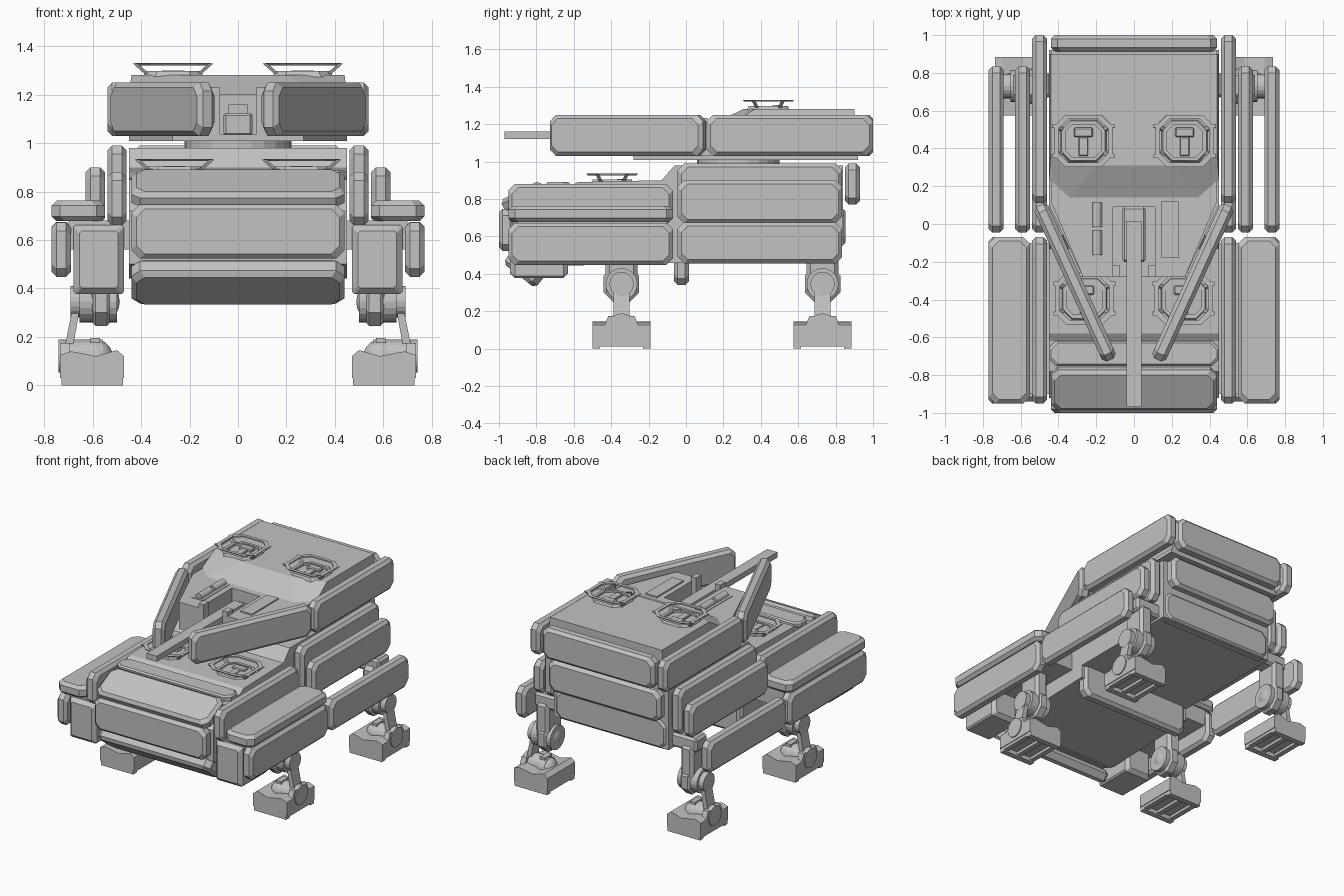
import bpy, bmesh, math
from mathutils import Matrix, Vector, Euler

if "Cube" in bpy.data.objects:
    bpy.data.objects.remove(bpy.data.objects["Cube"])

grey = bpy.data.materials.new("armour_grey")
grey.diffuse_color = (0.54, 0.54, 0.54, 1)
grey.use_nodes = True
grey.node_tree.nodes["Principled BSDF"].inputs["Base Color"].default_value = grey.diffuse_color


def finish(bm, name):
    bmesh.ops.recalc_face_normals(bm, faces=bm.faces)
    me = bpy.data.meshes.new(name)
    bm.to_mesh(me)
    bm.free()
    me.materials.append(grey)
    ob = bpy.data.objects.new(name, me)
    bpy.context.collection.objects.link(ob)
    return ob


def loft(name, loops, cap=True, closed=False):
    """Skin a list of equal-length point loops."""
    bm = bmesh.new()
    rings = [[bm.verts.new(p) for p in lp] for lp in loops]
    pairs = list(zip(rings, rings[1:])) + ([(rings[-1], rings[0])] if closed else [])
    n = len(rings[0])
    for a, b in pairs:
        for i in range(n):
            j = (i + 1) % n
            bm.faces.new((a[i], a[j], b[j], b[i]))
    if cap and not closed:
        bm.faces.new(rings[0])
        bm.faces.new(rings[-1])
    return finish(bm, name)


def octagon(hu, hv, c):
    return [(hu - c, -hv), (hu, -hv + c), (hu, hv - c), (hu - c, hv),
            (-hu + c, hv), (-hu, hv - c), (-hu, -hv + c), (-hu + c, -hv)]


def slab(name, size, loc, axis, rot=(0, 0, 0), c=0.035, b=0.02):
    """Armour plate: cut-corner outline, bevelled on both faces, axis = thickness axis."""
    k = "xyz".index(axis)
    u, v = [s / 2 for i, s in enumerate(size) if i != k]
    t = size[k] / 2
    m = Matrix.Translation(loc) @ Euler(rot).to_matrix().to_4x4()
    loops = []
    for w, d in ((-t, b), (-t + b, 0), (t - b, 0), (t, b)):
        lp = []
        for p in octagon(u - d, v - d, c):
            q = list(p)
            q.insert(k, w)
            lp.append(m @ Vector(q))
        loops.append(lp)
    return loft(name, loops)


def box(name, x, y, z, bevel=0.0):
    bm = bmesh.new()
    bmesh.ops.create_cube(bm, size=1)
    for v in bm.verts:
        v.co = [(r[0] + r[1]) / 2 + c * (r[1] - r[0]) for r, c in zip((x, y, z), v.co)]
    if bevel:
        bmesh.ops.bevel(bm, geom=bm.edges[:], offset=bevel, segments=1, affect='EDGES')
    return finish(bm, name)


def prism(name, pts, a, b, axis):
    """Extrude a 2D outline from a to b along axis."""
    k = "xyz".index(axis)
    return loft(name, [[list(p[:k]) + [w] + list(p[k:]) for p in pts] for w in (a, b)])


def circle(cx, cy, r, n=20):
    return [(cx + r * math.cos(2 * math.pi * i / n), cy + r * math.sin(2 * math.pi * i / n))
            for i in range(n)]


def ball(name, loc, r):
    bm = bmesh.new()
    bmesh.ops.create_uvsphere(bm, u_segments=18, v_segments=10, radius=r,
                              matrix=Matrix.Translation(loc))
    for p in finish(bm, name).data.polygons:
        p.use_smooth = True


# Hull core
prism("hull", [(-.92, .72), (-.78, .85), (-.62, .865), (-.58, .89), (-.13, .9), (-.06, .98), (.84, .98),
               (.84, .55), (0, .55), (0, .46), (-.75, .44), (-.92, .5)], -.45, .45, 'x')
slab("front_glacis_plate", (.88, .24, .08), (0, -.87, .81), 'z', (math.radians(27), 0, 0))
slab("front_middle_plate", (.88, .08, .225), (0, -.96, .635), 'y')
slab("front_lower_plate", (.88, .22, .09), (0, -.865, .425), 'z', (math.radians(-38), 0, 0))
slab("front_deck_band", (.9, .13, .05), (0, -.685, .865), 'z', b=.01)
slab("belly_cross_plate", (.86, .08, .34), (0, -.025, .51), 'y')
slab("rear_upper_plate", (.88, .08, .22), (0, .89, .88), 'y')
slab("rear_lower_plate", (.88, .08, .21), (0, .812, .65), 'y')

# Side armour
for s, side in ((1, "right"), (-1, "left")):
    X = lambda a, b: sorted((s * a, s * b))
    slab(f"{side}_front_inner_plate", (.08, .88, .22), (s * .5, -.51, .77), 'x')
    slab(f"{side}_front_skirt_top", (.22, .88, .085), (s * .66, -.51, .72), 'z')
    slab(f"{side}_front_skirt_side", (.08, .88, .225), (s * .73, -.51, .56), 'x')
    slab(f"{side}_front_fender", (.21, .31, .285), (s * .575, -.785, .52), 'y', c=.01, b=.025)
    box(f"{side}_front_sponson", X(.44, .70), (-.9, -.1), (.56, .68))
    slab(f"{side}_rear_inner_plate", (.08, .88, .32), (s * .5, .395, .83), 'x')
    slab(f"{side}_rear_outer_plate", (.08, .88, .23), (s * .59, .395, .785), 'x')
    slab(f"{side}_rear_skirt", (.08, .88, .22), (s * .73, .395, .565), 'x')
    box(f"{side}_rear_shoulder_beam", X(.44, .64), (.67, .80), (.56, .66), .015)

# Legs
for s, side in ((1, "right"), (-1, "left")):
    X = lambda a, b: sorted((s * a, s * b))
    for y, end in ((-.345, "front"), (.73, "rear")):
        n = f"{side}_{end}_"
        slab(n + "thigh", (.1, .17, .36), (s * .57, y, .45), 'x', c=.05)
        ball(n + "knee_ball", (s * .575, y, .345), .088)
        prism(n + "knee_drum", circle(y, .345, .085), *X(.5, .655), 'x')
        slab(n + "knee_cover", (.07, .19, .2), (s * .565, y, .345), 'x', c=.055, b=.012)
        # slanted shin on the outside of the foot
        lp = []
        for x0, x1, z in ((.655, .685, .39), (.655, .685, .31), (.69, .725, .11)):
            w = .042
            lp.append([(s * x0, y - w, z), (s * x1, y - w, z), (s * x1, y + w, z), (s * x0, y + w, z)])
        loft(n + "shin", lp)
        prism(n + "shin_boss", circle(y, .345, .065), *X(.65, .692), 'x')
        prism(n + "ankle_drum", circle(y, .12, .068), *X(.56, .742), 'x')
        ball(n + "ankle_ball", (s * .59, y, .115), .075)
        box(n + "ankle_fin", X(.57, .61), (y - .04, y + .04), (.1, .195))
        foot = [(s * a, b) for a, b in ((.47, .03), (.47, .12), (.5, .145), (.585, .12),
                                        (.69, .14), (.735, .125), (.735, .03))]
        prism(n + "foot", foot, y - .155, y + .155, 'y')
        prism(n + "foot_outer_guard", [(y - .1, .1), (y + .1, .1), (y + .07, .175), (y - .07, .175)],
              *X(.695, .735), 'x')
        # sole rim and bar
        for d in (-.135, .135):
            box(n + "sole_end", X(.475, .73), (y + d - .02, y + d + .02), (0, .035))
        for a in (.475, .585, .695):
            box(n + "sole_bar", X(a, a + .035), (y - .13, y + .13), (.01, .035))

# Turret body
prism("turret_ring", circle(0, .28, .22, 24), .97, 1.01, 'z')
notched = [(.44, .92), (.44, .12), (.27, -.28), (.11, -.28), (.11, .09),
           (-.11, .09), (-.11, -.28), (-.27, -.28), (-.44, .12), (-.44, .92)]
prism("turret_body", notched, 1.03, 1.2, 'z')
base = [(.45, .92), (.45, .1), (.27, -.28), (-.27, -.28), (-.45, .1), (-.45, .92)]
prism("turret_floor", base, 1.008, 1.035, 'z')
low = [(.45, .9), (.45, .24), (.34, .14), (-.34, .14), (-.45, .24), (-.45, .9)]
top = [(.44, .9), (.44, .37), (.2, .31), (-.2, .31), (-.44, .37), (-.44, .9)]
loft("turret_roof", [[(x, y, 1.2) for x, y in low], [(x, y, 1.282) for x, y in top]])
slab("turret_rear_plate", (.88, .085, .22), (0, .957, 1.14), 'y')
for s, side in ((1, "right"), (-1, "left")):
    slab(f"turret_{side}_side_plate", (.08, .89, .22), (s * .5, .555, 1.14), 'x')
    slab(f"turret_{side}_cheek_plate", (.08, .90, .22), (s * .312, -.31, 1.14), 'x',
         (0, 0, -s * math.radians(24.5)))
    box(f"mantlet_{side}_cheek", sorted((s * .075, s * .115)), (-.28, -.22), (1.03, 1.23))

# Gun
box("gun_barrel", (-.04, .04), (-.97, .015), (1.12, 1.16))
box("gun_cradle", (-.06, .06), (-.2, .09), (1.03, 1.125), .01)

# Turret roof details
box("roof_panel", (.145, .235), (-.18, .12), (1.19, 1.21))
box("launcher_tray", (-.24, -.15), (-.18, .12), (1.19, 1.204))
for y in (-.1, .05):
    prism("launcher_tube", circle(-.195, 1.208, .026, 12), y - .065, y + .065, 'y')


# Hatches with raised guard rails
def hatch(name, x, y, z):
    def at(hu, hv, c, h):
        return [(x + a, y + b, z + h) for a, b in octagon(hu, hv, c)]
    loft(name + "_collar", [at(.125, .115, .05, -.01), at(.115, .105, .05, .015),
                            at(.095, .085, .035, .015), at(.095, .085, .035, -.01)], closed=True)
    loft(name + "_rail", [at(.15, .13, .06, .038), at(.155, .138, .06, .047),
                          at(.13, .115, .05, .047), at(.13, .115, .05, .038)], closed=True)
    for a in (-1, 1):
        for b in (-1, 1):
            loft(name + "_strut", [
                [(x + a * r + dx, y + b * q + dy, z + h) for dx, dy in
                 ((-.01, -.01), (.01, -.01), (.01, .01), (-.01, .01))]
                for r, q, h in ((.11, .06, .005), (.155, .08, .045))])
    box(name + "_scope", (x - .05, x + .05), (y + .02, y + .07), (z - .01, z + .018), .006)
    box(name + "_hinge", (x - .025, x + .025), (y - .08, y + .02), (z - .01, z + .012), .004)


for s, side in ((1, "right"), (-1, "left")):
    hatch(f"turret_{side}_hatch", s * .268, .44, 1.283)
    hatch(f"hull_{side}_hatch", s * .262, -.395, .888)
